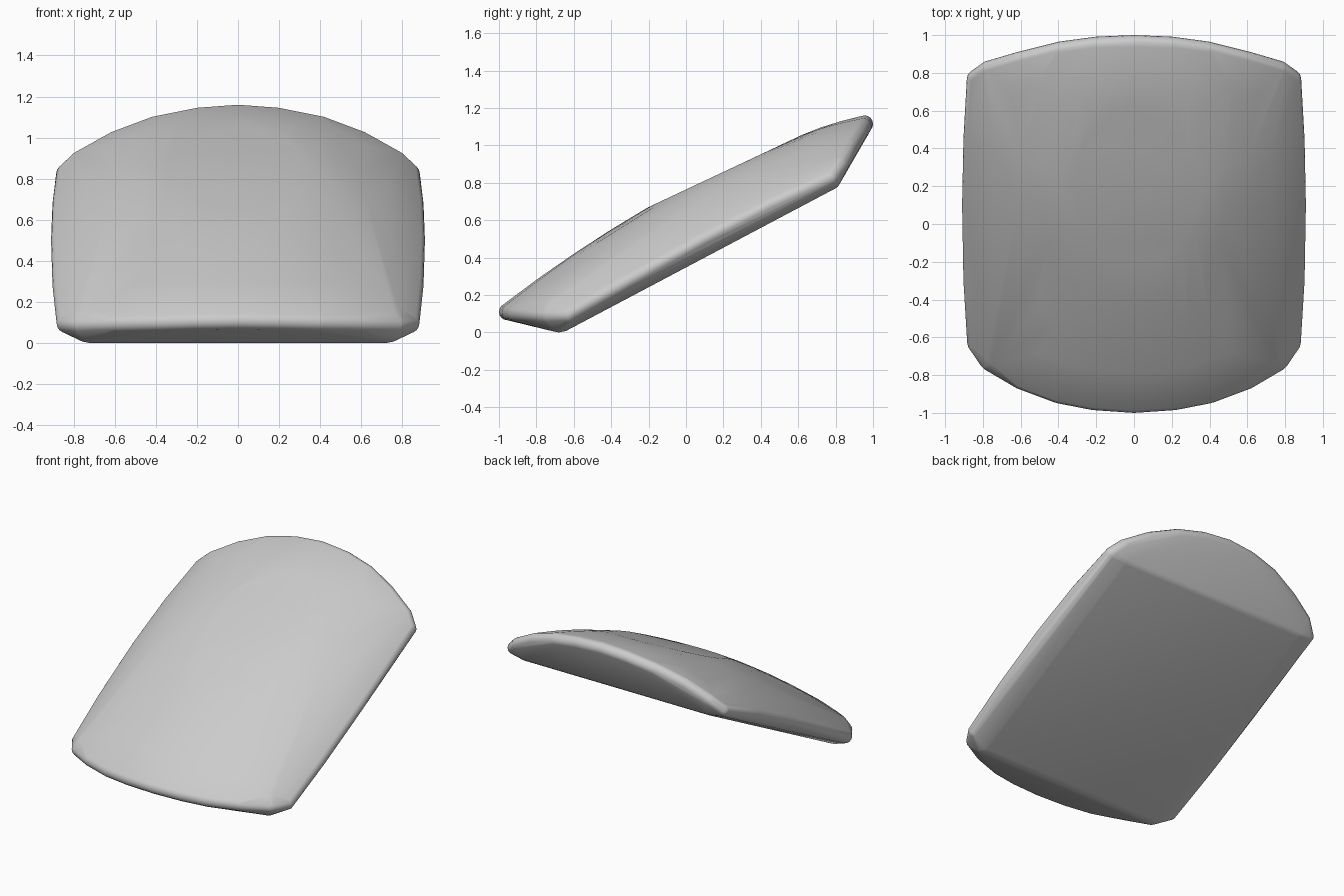
import bpy, bmesh, math
from mathutils import Vector

if "Cube" in bpy.data.objects:
    bpy.data.objects.remove(bpy.data.objects["Cube"])

# Right half of the rounded rim, front centre to back centre
RIM = [(0, -.955, .11), (.22, -.94, .107), (.4, -.905, .102), (.6, -.83, .097),
       (.77, -.73, .09), (.838, -.63, .095), (.858, -.3, .28), (.865, .1, .5),
       (.858, .45, .68), (.84, .77, .825), (.77, .82, .89), (.6, .87, .985),
       (.4, .92, 1.06), (.2, .947, 1.1), (0, .955, 1.115)]
RIM_R = .045
UP = Vector((0, -.47, .88)).normalized()


def ball(bm, centre, radius):
    """Add a cloud of points on a sphere, which rounds the hull."""
    for i in range(1, 8):
        a = math.pi * i / 8
        for j in range(12):
            b = math.tau * j / 12
            d = Vector((math.sin(a) * math.cos(b), math.sin(a) * math.sin(b), math.cos(a)))
            bm.verts.new(Vector(centre) + d * radius)
    for s in (-1, 1):
        bm.verts.new(Vector(centre) + Vector((0, 0, s * radius)))


bm = bmesh.new()
for side in (-1, 1):
    # Rim and domed top, running from the flat central disc to the rim
    for x, y, z in RIM:
        c = Vector((x * side, y, z))
        ball(bm, c, RIM_R)
        a = math.atan2(c.y - .16, c.x)
        py = .16 + .365 * math.sin(a)
        disc = Vector((.365 * math.cos(a), py, .67 + .47 * (py + .2)))
        edge = c + UP * RIM_R
        bulge = .015 + .022 * math.cos(a) ** 2
        for t in (0, .25, .5, .75):
            bm.verts.new(disc.lerp(edge, t) + UP * bulge * 4 * t * (1 - t))
    # Rounded corners of the flat sloping underside
    ball(bm, (.72 * side, -.68, .1), .1)
    ball(bm, (.74 * side, .776, .814), .05)

# Wrap everything in one convex skin
bmesh.ops.remove_doubles(bm, verts=bm.verts, dist=.001)
hull = bmesh.ops.convex_hull(bm, input=bm.verts)
loose = {v for v in hull["geom_interior"] + hull["geom_unused"]
         if isinstance(v, bmesh.types.BMVert)}
bmesh.ops.delete(bm, geom=[v for v in bm.verts if v in loose or not v.link_faces], context='VERTS')
bmesh.ops.dissolve_limit(bm, angle_limit=math.radians(1), verts=bm.verts, edges=bm.edges)
bmesh.ops.recalc_face_normals(bm, faces=bm.faces)

mesh = bpy.data.meshes.new("domed_pad")
bm.to_mesh(mesh)
bm.free()
pad = bpy.data.objects.new("domed_pad", mesh)
bpy.context.collection.objects.link(pad)
bpy.context.view_layer.objects.active = pad
pad.select_set(True)
bpy.ops.object.shade_smooth_by_angle(angle=math.radians(35))
